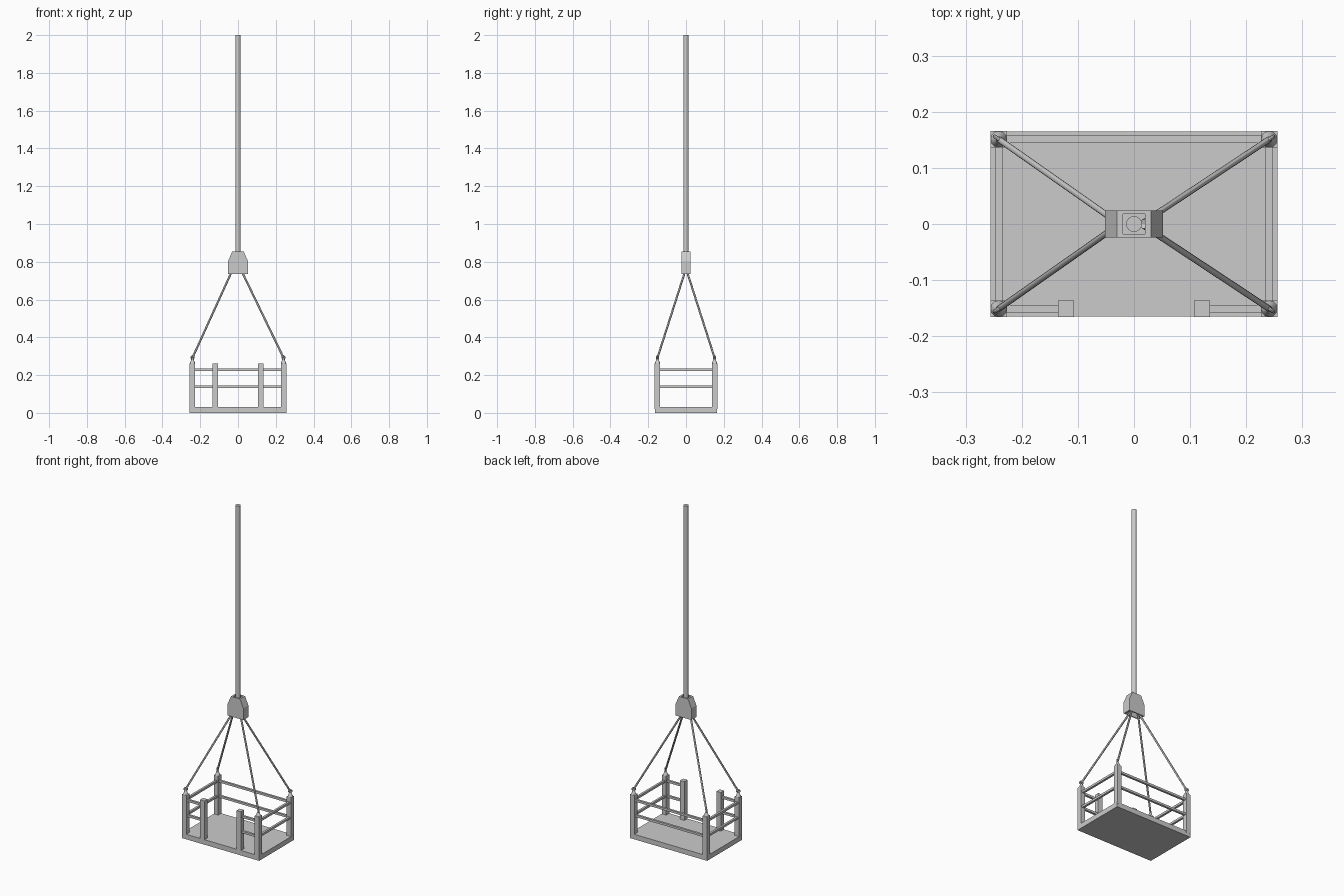
import bpy, bmesh
from mathutils import Vector, Matrix

if "Cube" in bpy.data.objects:
    bpy.data.objects.remove(bpy.data.objects["Cube"])

PX, PY = 0.241, 0.151      # corner post centres
GX = 0.121                 # gate post centre
POST = 0.029


def finish(bm, name, smooth=False):
    bmesh.ops.recalc_face_normals(bm, faces=bm.faces[:])
    me = bpy.data.meshes.new(name)
    bm.to_mesh(me)
    bm.free()
    ob = bpy.data.objects.new(name, me)
    bpy.context.collection.objects.link(ob)
    if smooth:
        bpy.context.view_layer.objects.active = ob
        ob.select_set(True)
        bpy.ops.object.shade_smooth_by_angle()
        ob.select_set(False)
    return ob


def box(name, lo, hi):
    lo, hi = Vector(lo), Vector(hi)
    bm = bmesh.new()
    bmesh.ops.create_cube(bm, size=1)
    for v in bm.verts:
        v.co = Vector(v.co[i] * (hi[i] - lo[i]) + (hi[i] + lo[i]) / 2 for i in range(3))
    return finish(bm, name)


def rod(name, a, b, r1, r2=None, sides=12):
    a, b = Vector(a), Vector(b)
    d = b - a
    bm = bmesh.new()
    m = Matrix.Translation((a + b) / 2) @ d.to_track_quat('Z', 'Y').to_matrix().to_4x4()
    bmesh.ops.create_cone(bm, cap_ends=True, segments=sides, radius1=r1,
                          radius2=r1 if r2 is None else r2, depth=d.length, matrix=m)
    return finish(bm, name, True)


def rect(bm, x, y, z):
    return [bm.verts.new((sx * x, sy * y, z)) for sx, sy in ((-1, -1), (1, -1), (1, 1), (-1, 1))]


# Floor platform
box("floor_platform", (-0.256, -0.165, 0), (0.256, 0.165, 0.03))

# Corner posts with caps, lifting eyes and sling cables
h = POST / 2
for sx, sn in ((-1, "left"), (1, "right")):
    for sy, yn in ((-1, "front"), (1, "back")):
        x, y = sx * PX, sy * PY
        tag = f"{yn}_{sn}"
        box(f"post_{tag}", (x - h, y - h, 0.02), (x + h, y + h, 0.262))
        rod(f"post_cap_{tag}", (x, y, 0.262), (x, y, 0.286), 0.0145, 0.005)
        bpy.ops.mesh.primitive_torus_add(location=(x, y, 0.293), rotation=(1.5708, 0, sx * sy * 0.6),
                                         major_radius=0.009, minor_radius=0.0035,
                                         major_segments=16, minor_segments=8)
        bpy.context.object.name = f"lifting_eye_{tag}"
        bpy.ops.object.shade_smooth_by_angle()
        bpy.context.object.select_set(False)
        rod(f"sling_cable_{tag}", (x, y, 0.292), (-0.030 if sx < 0 else 0.017, sy * 0.003, 0.755), 0.0055)

    # Gate posts at the front opening
    g = sx * GX
    box(f"gate_post_{sn}", (g - h, -PY - h, 0.03), (g + h, -PY + h, 0.262))

# Guard rails at two heights
r = 0.0065
for z, zn in ((0.138, "middle"), (0.229, "top")):
    box(f"back_rail_{zn}", (-PX, PY - r, z - r), (PX, PY + r, z + r))
    for sx, sn in ((-1, "left"), (1, "right")):
        x = sx * PX
        box(f"side_rail_{zn}_{sn}", (x - r, -PY, z - r), (x + r, PY, z + r))
        x0, x1 = sorted((sx * GX, x))
        box(f"front_rail_{zn}_{sn}", (x0, -PY - r, z - r), (x1, -PY + r, z + r))

# Hollow hoist block, open at the top and bottom
bm = bmesh.new()
loops = [rect(bm, *p) for p in ((0.052, 0.024, 0.735), (0.052, 0.024, 0.805), (0.030, 0.024, 0.855),
                                (0.020, 0.018, 0.855), (0.040, 0.018, 0.805), (0.042, 0.018, 0.735))]
for a, b in zip(loops, loops[1:] + loops[:1]):
    for i in range(4):
        j = (i + 1) % 4
        bm.faces.new((a[i], a[j], b[j], b[i]))
finish(bm, "hoist_block")

# Main hoist rope
rod("hoist_rope", (0, 0, 0.76), (0, 0, 2.0), 0.014, sides=16)
